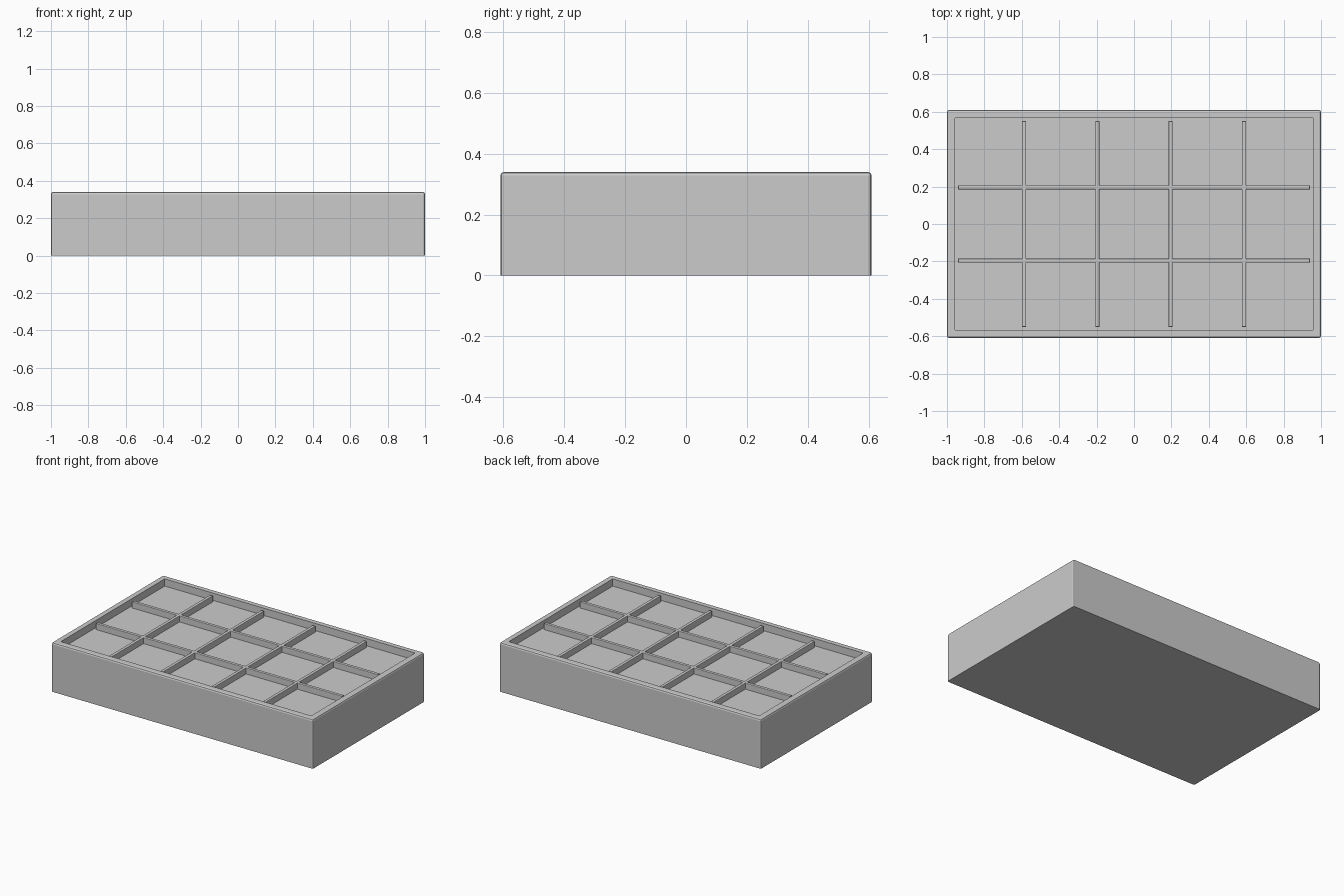
import bpy, bmesh

if "Cube" in bpy.data.objects:
    bpy.data.objects.remove(bpy.data.objects["Cube"])

W, D, H = 1.0, 0.61, 0.34      # half width, half depth, height
RIM, DEPTH = 0.06, 0.05        # rim width and recess depth
PITCH, BAR, DROP = 0.392, 0.022, 0.008


def finish(name, bm, bevel_edges, width):
    bmesh.ops.bevel(bm, geom=bevel_edges, offset=width, segments=2,
                    profile=0.5, affect='EDGES')
    bmesh.ops.recalc_face_normals(bm, faces=bm.faces)
    mesh = bpy.data.meshes.new(name)
    bm.to_mesh(mesh)
    bm.free()
    obj = bpy.data.objects.new(name, mesh)
    bpy.context.collection.objects.link(obj)
    return obj


def box(x0, x1, y0, y1, z0, z1):
    bm = bmesh.new()
    bmesh.ops.create_cube(bm, size=1)
    for v in bm.verts:
        v.co = ((x0 + x1) / 2 + v.co.x * (x1 - x0),
                (y0 + y1) / 2 + v.co.y * (y1 - y0),
                (z0 + z1) / 2 + v.co.z * (z1 - z0))
    return bm


# Tray body: solid block with a shallow inset recess and softened outer edges
bm = box(-W, W, -D, D, 0, H)
outer = [e for e in bm.edges if any(v.co.z > H / 2 for v in e.verts)]
top = next(f for f in bm.faces if f.normal.z > 0.9)
bmesh.ops.inset_region(bm, faces=[top], thickness=RIM)
side = bmesh.ops.extrude_face_region(bm, geom=[top])
floor = [v for v in side["geom"] if isinstance(v, bmesh.types.BMVert)]
bmesh.ops.translate(bm, verts=floor, vec=(0, 0, -DEPTH))
if top.is_valid:
    bmesh.ops.delete(bm, geom=[top], context='FACES_ONLY')
finish("tray_body", bm, outer, 0.012)


# Divider bars resting in the recess
def divider(name, x0, x1, y0, y1):
    bm = box(x0, x1, y0, y1, H - DEPTH, H - DROP)
    edges = [e for e in bm.edges if all(v.co.z > H - DEPTH / 2 for v in e.verts)]
    finish(name, bm, edges, 0.003)


for i in range(4):
    x = (i - 1.5) * PITCH
    divider(f"cross_divider_{i + 1}", x - BAR / 2, x + BAR / 2, RIM - D, D - RIM)
for i in range(2):
    y = (i - 0.5) * PITCH
    divider(f"long_divider_{i + 1}", RIM - W, W - RIM, y - BAR / 2, y + BAR / 2)
